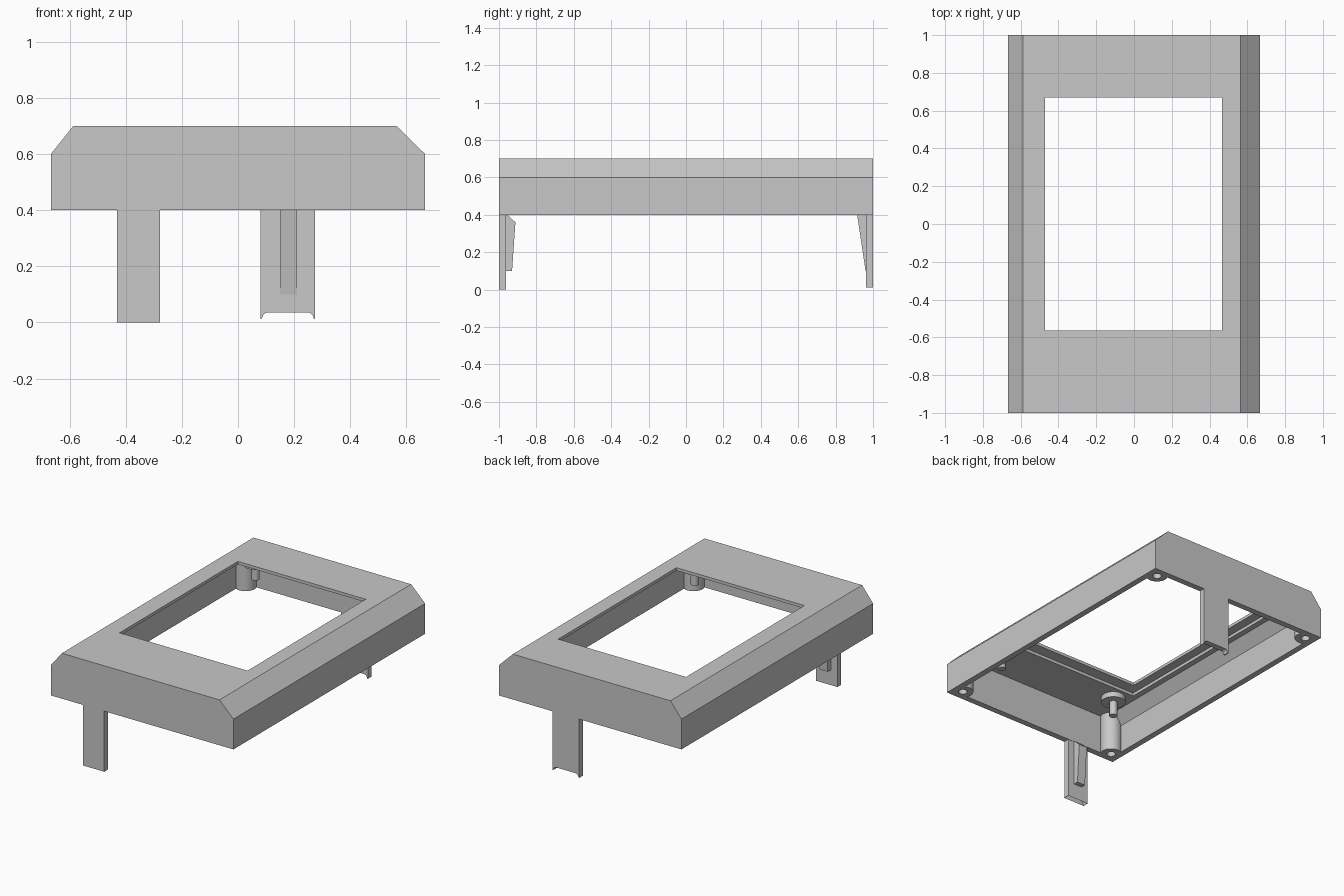
import bpy, bmesh
from math import sin, cos, pi
from mathutils import Vector

cube = bpy.data.objects.get("Cube")
if cube:
    bpy.data.objects.remove(cube, do_unlink=True)

grey = bpy.data.materials.new("plain grey plastic")
grey.use_nodes = True
tone = (0.58, 0.58, 0.58, 1)
grey.diffuse_color = tone
grey.node_tree.nodes["Principled BSDF"].inputs["Base Color"].default_value = tone


def finish(name, bm):
    bmesh.ops.recalc_face_normals(bm, faces=bm.faces)
    mesh = bpy.data.meshes.new(name)
    bm.to_mesh(mesh)
    bm.free()
    mesh.materials.append(grey)
    obj = bpy.data.objects.new(name, mesh)
    bpy.context.collection.objects.link(obj)
    return obj


def prism(name, profile, axis, start, end):
    """Extrude a 2D profile along x (profile is y,z) or y (profile is x,z)."""
    bm = bmesh.new()
    place = (lambda u, v: (start, u, v)) if axis == "x" else (lambda u, v: (u, start, v))
    face = bm.faces.new([bm.verts.new(place(u, v)) for u, v in profile])
    extruded = bmesh.ops.extrude_face_region(bm, geom=[face])
    move = Vector((end - start, 0, 0) if axis == "x" else (0, end - start, 0))
    verts = [g for g in extruded["geom"] if isinstance(g, bmesh.types.BMVert)]
    bmesh.ops.translate(bm, verts=verts, vec=move)
    return finish(name, bm)


def box(name, x0, x1, y0, y1, z0, z1):
    return prism(name, [(x0, z0), (x1, z0), (x1, z1), (x0, z1)], "y", y0, y1)


def cylinder(name, x, y, z0, z1, radius):
    bm = bmesh.new()
    bmesh.ops.create_cone(bm, cap_ends=True, segments=32, radius1=radius,
                          radius2=radius, depth=z1 - z0)
    bmesh.ops.translate(bm, verts=bm.verts, vec=(x, y, (z0 + z1) / 2))
    return finish(name, bm)


def boolean(obj, tool, operation="DIFFERENCE", keep=False):
    mod = obj.modifiers.new("cut", "BOOLEAN")
    mod.operation, mod.object, mod.solver = operation, tool, "EXACT"
    bpy.context.view_layer.objects.active = obj
    bpy.ops.object.modifier_apply(modifier=mod.name)
    if not keep:
        bpy.data.objects.remove(tool, do_unlink=True)


def smooth(obj):
    bpy.ops.object.select_all(action="DESELECT")
    obj.select_set(True)
    bpy.context.view_layer.objects.active = obj
    bpy.ops.object.shade_smooth_by_angle(angle=0.6)


def arc(cx, cz, radius, start, end, steps):
    angles = [start + (end - start) * i / steps for i in range(steps + 1)]
    return [(cx + radius * cos(a), cz + radius * sin(a)) for a in angles]


# Hollow cover with unequal side chamfers, open underneath
outer = [(-.667, .4), (.667, .4), (.667, .6), (.565, .7), (-.587, .7), (-.667, .6)]
inner = [(-.627, .3), (.627, .3), (.627, .583), (.548, .66), (-.568, .66), (-.627, .586)]
cover = prism("cover_shell", outer, "y", -1, 1)
boolean(cover, prism("hollow", inner, "y", -.96, .96))

# Screen recess under the roof, and the window through it
boolean(cover, box("recess", -.53, .53, -.64, .74, .5, .68))
boolean(cover, box("window", -.47, .465, -.565, .67, .5, .9))

# Corner screw bosses, trimmed to the cover's outline
clip = prism("boss_trim", [(x * .99, z - .008 if z > .5 else z) for x, z in outer],
             "y", -.995, .995)
for sx, side in ((-1, "right"), (1, "left")):
    for sy, end in ((-1, "front"), (1, "back")):
        x, y = sx * .597, sy * .932
        boss = cylinder(f"{end}_{side}_screw_boss", x, y, .4, .67, .066)
        boolean(boss, clip, "INTERSECT", keep=True)
        boolean(boss, cylinder("screw_hole", x, y, .3, .6, .027))
        smooth(boss)
bpy.data.objects.remove(clip, do_unlink=True)

# Locating pegs on round pads around the window
for x, side in ((-.45, "right"), (.45, "left")):
    for y, end in ((-.735, "front"), (.826, "back")):
        smooth(cylinder(f"{end}_{side}_peg_pad", x, y, .625, .665, .075))
        smooth(cylinder(f"{end}_{side}_peg", x, y, .53, .63, .025))

# Front leg with an arched foot and a stiffening rib
arch = arc(-.355, -.0235, .0815, pi - .293, .293, 20)
front_leg = prism("front_leg", [(-.432, .4), (-.432, 0)] + arch + [(-.278, 0), (-.278, .4)],
                  "y", -1, -.962)
smooth(front_leg)
prism("front_leg_rib", [(-.965, .4), (-.955, .4), (-.912, .36), (-.93, .1), (-.965, .1)],
      "x", -.385, -.325)

# Back leg with a rounded notch and a tapered rib
notch = arc(.108, .014, .022, pi, pi / 2, 6) + arc(.247, .014, .022, pi / 2, 0, 6)
back_leg = prism("back_leg", [(.08, .4), (.08, .012)] + notch + [(.275, .012), (.275, .4)],
                 "y", .962, 1)
smooth(back_leg)
prism("back_leg_rib", [(.965, .4), (.915, .4), (.96, .1), (.965, .1)], "x", .15, .21)
